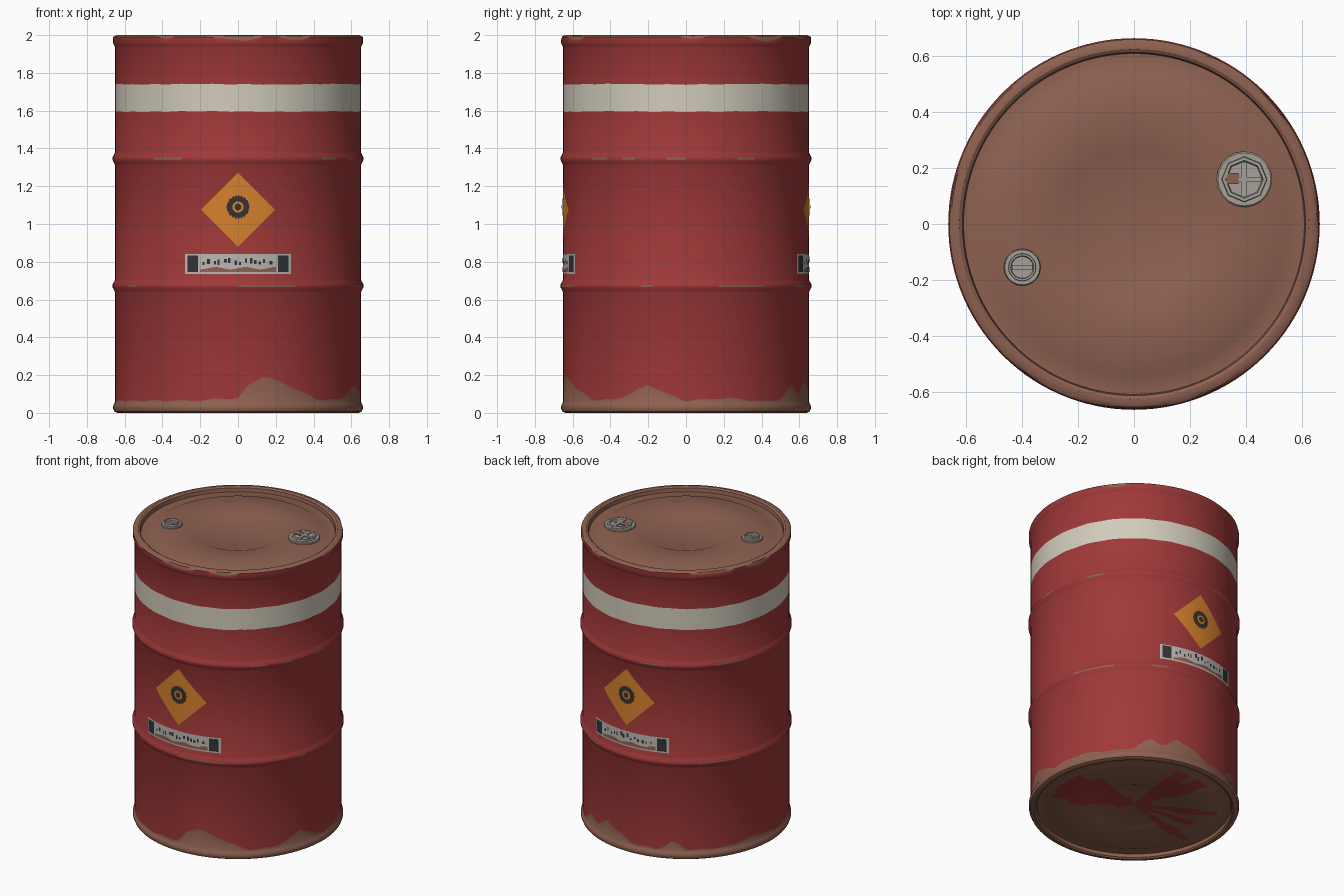
import bpy, bmesh, math, random
from math import sin, cos, radians, sqrt, pi
from mathutils import Matrix

if "Cube" in bpy.data.objects:
    bpy.data.objects.remove(bpy.data.objects["Cube"])
random.seed(4)


def material(name, rgb):
    m = bpy.data.materials.new(name)
    m.use_nodes = True
    m.diffuse_color = (*rgb, 1)
    m.node_tree.nodes["Principled BSDF"].inputs["Base Color"].default_value = (*rgb, 1)
    return m


MATS = [material("red_paint", (.35, .04, .04)),
        material("rust", (.27, .12, .08)),
        material("off_white_band", (.64, .6, .5)),
        material("orange", (.68, .22, .027)),
        material("steel_grey", (.38, .35, .31)),
        material("dark_ink", (.035, .033, .035)),
        material("label_grey", (.5, .48, .45))]
RED, RUST, WHITE, ORANGE, STEEL, INK, LABEL = range(len(MATS))
R = .65


def finish(name, bm):
    mesh = bpy.data.meshes.new(name)
    bm.to_mesh(mesh)
    bm.free()
    for m in MATS:
        mesh.materials.append(m)
    ob = bpy.data.objects.new(name, mesh)
    bpy.context.collection.objects.link(ob)
    bpy.ops.object.select_all(action='DESELECT')
    ob.select_set(True)
    bpy.context.view_layer.objects.active = ob
    bpy.ops.object.shade_smooth_by_angle(angle=radians(32))
    return ob


def value(v, a):
    return v(a) if callable(v) else v


def lathe(name, profile, sides, centre=(0, 0)):
    """Revolve (radius, height, colour of the next strip); angle 0 is the front."""
    bm = bmesh.new()
    rings = []
    for r, z, _ in profile:
        angles = [2 * pi * j / sides for j in range(sides)]
        rings.append([bm.verts.new((centre[0] + r * sin(a), centre[1] - r * cos(a), value(z, a)))
                      for a in angles])
    for i in range(len(profile) - 1):
        for j in range(sides):
            k = (j + 1) % sides
            f = bm.faces.new((rings[i][j], rings[i][k], rings[i + 1][k], rings[i + 1][j]))
            f.material_index = value(profile[i][2], 2 * pi * (j + .5) / sides)
    bmesh.ops.remove_doubles(bm, verts=bm.verts, dist=1e-5)
    return finish(name, bm)


def box(name, centre, size, mat):
    bm = bmesh.new()
    bmesh.ops.create_cube(bm, size=1, matrix=Matrix.Translation(centre) @ Matrix.Diagonal((*size, 1)))
    for f in bm.faces:
        f.material_index = mat
    return finish(name, bm)


def add_strip(bm, x0, x1, low, high, mat, lift, side, steps):
    """Thin patch wrapped on the wall between two height functions of x."""
    cols = []
    for i in range(steps + 1):
        x = x0 + (x1 - x0) * i / steps
        y = -sqrt((R + lift) ** 2 - x * x)
        cols.append([bm.verts.new((x * side, y * side, value(h, x))) for h in (low, high)])
    for (a, b), (c, d) in zip(cols, cols[1:]):
        bm.faces.new((a, c, d, b)).material_index = mat


# Wavy rust line around the foot: (degrees, height)
FOOT = [(0, .08), (5, .15), (13, .2), (20, .16), (30, .12), (40, .07), (54, .07), (63, .1),
        (72, .15), (81, .1), (90, .065), (110, .08), (128, .06), (140, .07), (149, .15),
        (157, .1), (165, .17), (185, .07), (200, .065), (208, .13), (216, .07), (240, .07),
        (259, .1), (275, .065), (340, .065), (360, .08)]


def foot_rust(a):
    d = math.degrees(a) % 360
    for (d0, h0), (d1, h1) in zip(FOOT, FOOT[1:]):
        if d <= d1:
            h = h0 + (h1 - h0) * (d - d0) / (d1 - d0)
            return max(.06, h + .004 * sin(23 * a))


def rim_rust(a):
    return 1.991 - .02 * max(0, sin(4 * a + 2) * cos(7 * a) + .3 * sin(17 * a))


def ranges(spans, inside, outside):
    def rule(a):
        d = math.degrees(a)
        return inside if any(s <= d <= e for s, e in spans) else outside
    return rule


def wobble(z):
    return lambda a: z + .003 * sin(9 * a) * sin(14 * a + z)


def rib(z, scuffs):
    worn = ranges(scuffs, RUST, RED)
    return [(R, z - .035, RED), (.656, z - .023, RED), (.665, z - .006, worn),
            (.665, z + .006, RED), (.656, z + .023, RED), (R, z + .035, RED)]


# Drum: underside, foot bead, ribbed wall, painted band, top bead and recessed lid
streaks = ranges([(55, 112), (168, 203), (235, 247), (256, 264), (276, 288)], RED, RUST)
thin_streaks = ranges([(62, 100), (172, 184), (190, 200), (238, 244), (278, 284)], RED, RUST)
core = ranges([(40, 130), (160, 290)], RED, RUST)
underside = [(0, .03, core), (.12, .03, streaks), (.26, .03, streaks), (.28, .022, streaks),
             (.42, .022, thin_streaks), (.53, .022, RUST), (.55, .03, RUST), (.61, .03, RUST)]
foot = [(.614, .008, RUST), (.625, 0, RUST), (.64, 0, RUST), (.655, .008, RUST),
        (.661, .022, RUST), (.661, .036, RUST), (.655, .05, RUST), (R, .058, RUST),
        (R, foot_rust, RED)]
wall = (rib(.672, [(0, 27), (70, 74), (104, 128), (150, 160), (222, 245), (300, 306)])
        + rib(1.345, [(42, 50), (60, 66), (81, 90), (114, 122), (190, 204), (232, 250), (318, 332)])
        + [(R, wobble(1.595), WHITE), (R, wobble(1.74), RED)])
rim = [(R, 1.935, RED), (.655, 1.945, RED), (.661, 1.957, RED), (.661, rim_rust, RUST),
       (.655, 1.994, RUST), (.642, 2, RUST), (.626, 2, RUST), (.614, 1.992, RUST)]
lid = [(.61, 1.966, RUST), (.55, 1.966, RUST), (.535, 1.974, RUST), (.28, 1.974, RUST),
       (.265, 1.968, RUST), (0, 1.968, RUST)]
lathe("drum", underside + foot + wall + rim + lid, 120)


# Screw caps on the lid: round flange, faceted collar and raised grips
def cap(name, x, y, r, collar_sides, inner):
    lathe(name + "_flange", [(r, 1.97, STEEL), (r, 1.982, STEEL), (r * .95, 1.986, STEEL),
                             (0, 1.986, STEEL)], 20, (x, y))
    lathe(name + "_collar", [(inner, 1.984, STEEL), (inner * .97, 1.998, STEEL),
                             (inner * .83, 1.998, STEEL), (inner * .78, 1.988, STEEL),
                             (0, 1.988, STEEL)], collar_sides, (x, y))
    box(name + "_grip", (x, y, 1.991), (inner * 1.5, .018, .012), STEEL)


cap("large_cap", .395, .16, .1, 8, .082)
box("large_cap_cross_grip", (.395, .16, 1.991), (.02, .125, .012), STEEL)
box("large_cap_rust", (.352, .163, 1.995), (.045, .04, .006), RUST)
cap("small_cap", -.4, -.155, .066, 20, .05)


# Warning diamond and worn label, on front and back
def blot(bm, radius, rough, mat, lift, side):
    def half(x):
        return sqrt(max(0, radius ** 2 - x * x)) + rough * sin(x * 400)
    add_strip(bm, -radius, radius, lambda x: 1.09 - half(x), lambda x: 1.09 + half(x),
              mat, lift, side, 24)


for side, place in ((1, "front"), (-1, "back")):
    bm = bmesh.new()
    add_strip(bm, -.195, .195, lambda x: .88 + abs(x), lambda x: 1.27 - abs(x),
              ORANGE, .002, side, 32)
    blot(bm, .06, .006, INK, .004, side)
    blot(bm, .03, 0, ORANGE, .006, side)
    blot(bm, .018, 0, INK, .008, side)
    finish(place + "_warning_diamond", bm)

    bm = bmesh.new()
    add_strip(bm, -.28, .28, .735, .84, LABEL, .002, side, 32)
    add_strip(bm, -.2, .2, .745, lambda x: .766 + .006 * sin(40 * x), RUST, .004, side, 32)
    for s in (-1, 1):
        add_strip(bm, s * .24 - .028, s * .24 + .028, .745, .832, INK, .004, side, 4)
    # Scattered flecks of worn print
    for i in range(14):
        x = -.185 + i * .027 + random.uniform(-.006, .006)
        z = random.uniform(.78, .8)
        add_strip(bm, x, x + random.uniform(.008, .016), z, z + random.uniform(.015, .03),
                  INK, .004, side, 1)
    finish(place + "_label", bm)
